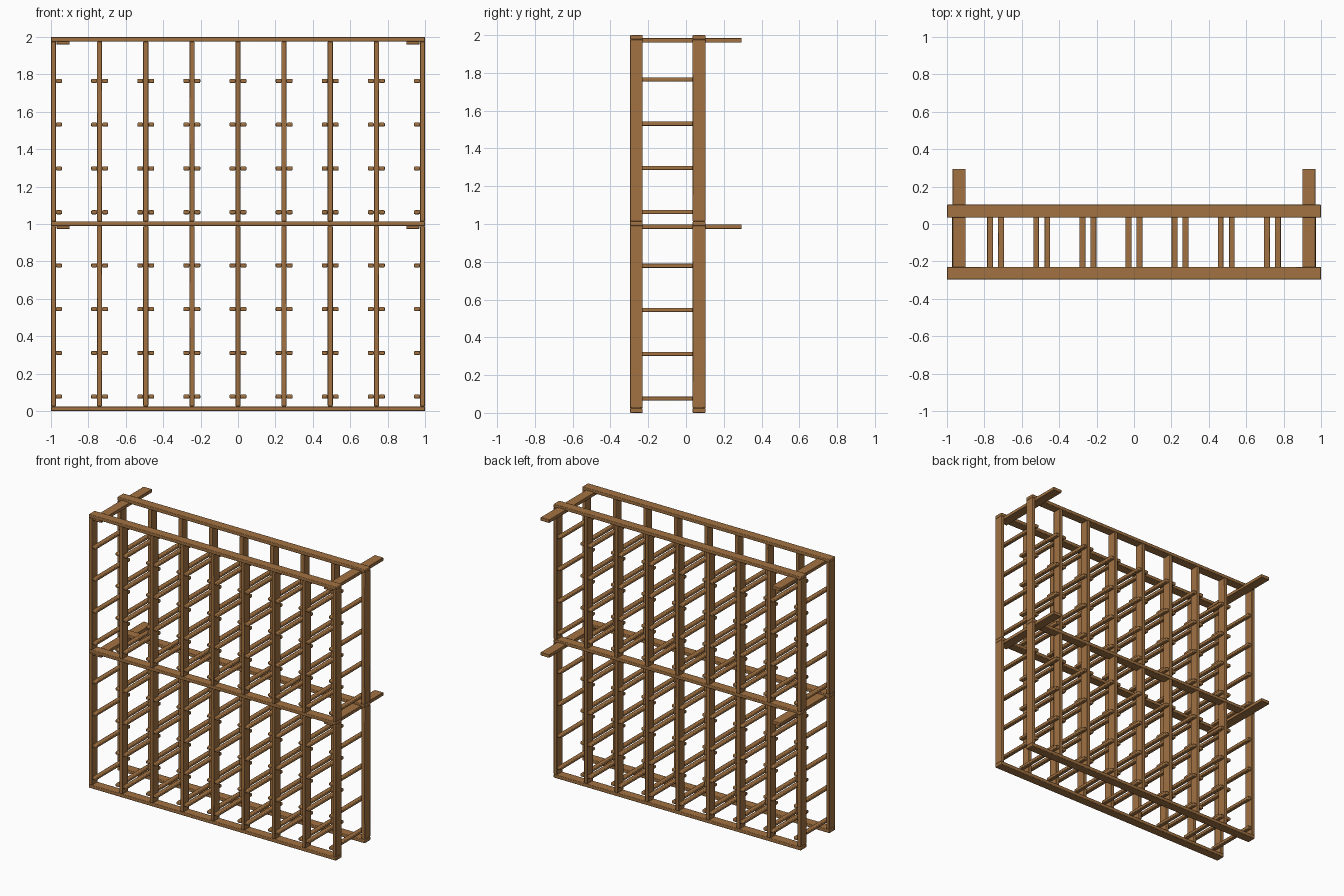
import bpy

if "Cube" in bpy.data.objects:
    bpy.data.objects.remove(bpy.data.objects["Cube"])

wood = bpy.data.materials.new("warm brown wood")
wood.diffuse_color = (0.36, 0.17, 0.055, 1)
wood.use_nodes = True
wood.node_tree.nodes["Principled BSDF"].inputs["Base Color"].default_value = wood.diffuse_color


def bar(name, x, y, z, bevel=0.004):
    """Square timber spanning the (min, max) pairs, with eased edges."""
    bpy.ops.mesh.primitive_cube_add(size=1, location=[sum(r) / 2 for r in (x, y, z)])
    ob = bpy.context.object
    ob.name = name
    ob.scale = [r[1] - r[0] for r in (x, y, z)]
    bpy.ops.object.transform_apply(location=False, rotation=False, scale=True)
    ob.data.materials.append(wood)
    mod = ob.modifiers.new("eased edges", 'BEVEL')
    mod.width = bevel
    mod.segments = 2
    bpy.ops.object.shade_smooth_by_angle()
    return ob


FRAMES = {"front": (-0.297, -0.229), "back": (0.035, 0.103)}
RAILS = ((0.0, 0.025), (0.989, 1.013), (1.976, 2.0))
PITCH, HALF = 0.2466, 0.0135

# front and back ladders: horizontal rails with uprights between them
for side, y in FRAMES.items():
    for z in RAILS:
        bar(side + "_rail", (-1, 1), y, z)
    for lower, upper in zip(RAILS, RAILS[1:]):
        for i in range(-4, 5):
            x = i * PITCH
            bar(side + "_upright", (x - HALF, x + HALF), y, (lower[1], upper[0]))

# bottle rungs fixed to the sides of each upright, inside the frame only
for tier in range(2):
    for row in range(4):
        z = 0.077 + 0.986 * tier + 0.234 * row
        for i in range(-4, 5):
            for s in (-1, 1):
                if i * s == 4:
                    continue
                x = sorted((i * PITCH + s * HALF, i * PITCH + s * 0.045))
                bar("bottle_rung", x, (-0.295, 0.101), (z - 0.011, z + 0.011), 0.005)

# wall ties running front to back and out behind the rack
for z in (0.986, 1.972):
    for s in (-1, 1):
        bar("wall_tie", sorted((s * 0.97, s * 0.9)), (-0.293, 0.295), (z - 0.012, z + 0.012), 0.003)
